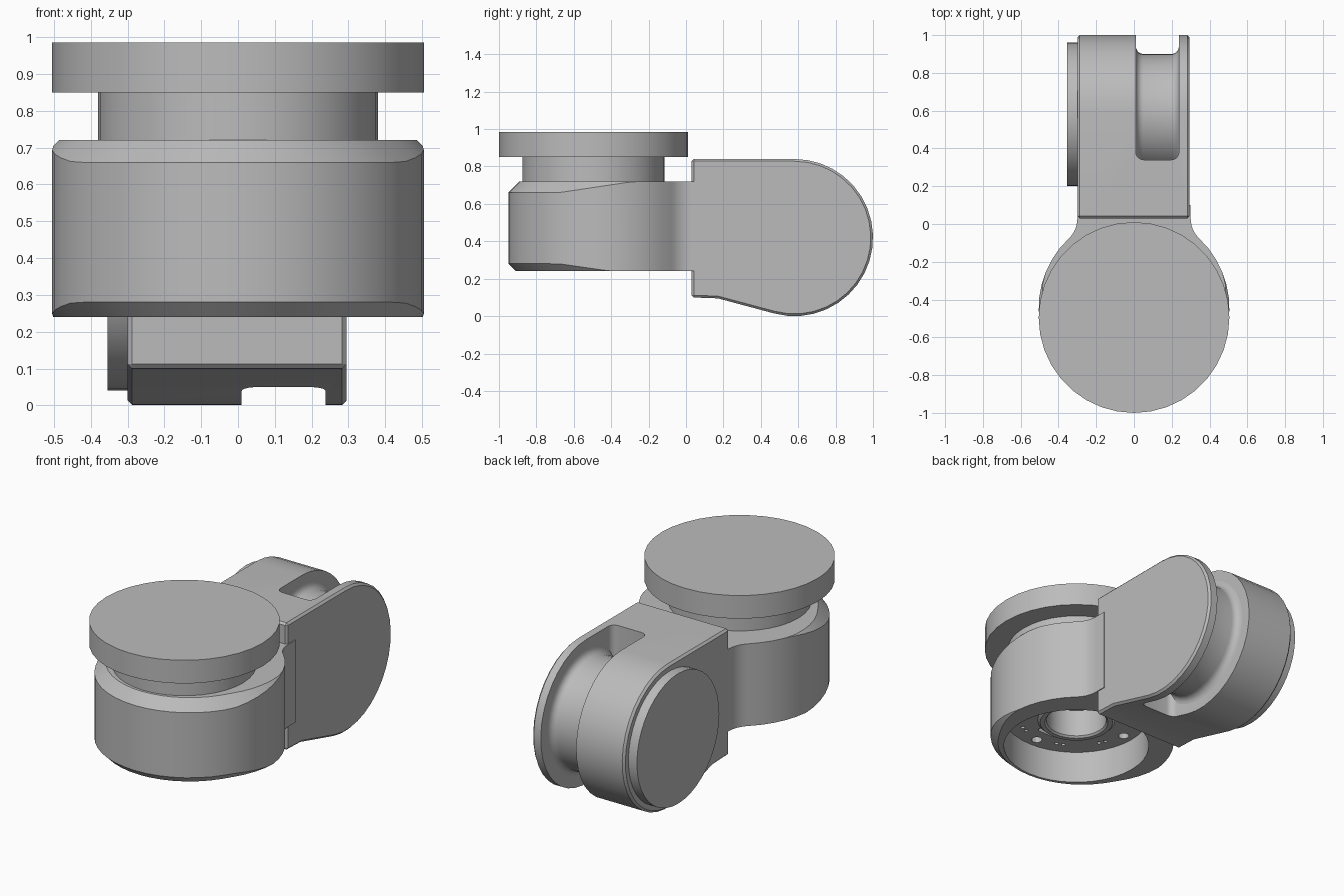
import bpy, bmesh
from math import sin, cos, pi, radians
from mathutils import Matrix, Vector

if "Cube" in bpy.data.objects:
    bpy.data.objects.remove(bpy.data.objects["Cube"], do_unlink=True)

GREY = (0.5, 0.5, 0.5, 1)
mat = bpy.data.materials.new("plain grey")
mat.use_nodes = True
mat.diffuse_color = GREY
mat.node_tree.nodes["Principled BSDF"].inputs["Base Color"].default_value = GREY

HEAD = Vector((0, -0.495, 0))      # axis of the turntable
ELBOW = Vector((0, 0.58, 0.42))    # axis of the arm joint
SIDEWAYS = Matrix.Rotation(pi / 2, 4, "Y")


def make(name, bm):
    bmesh.ops.remove_doubles(bm, verts=bm.verts, dist=0.0005)
    bmesh.ops.recalc_face_normals(bm, faces=bm.faces)
    mesh = bpy.data.meshes.new(name)
    bm.to_mesh(mesh)
    bm.free()
    mesh.materials.append(mat)
    ob = bpy.data.objects.new(name, mesh)
    bpy.context.collection.objects.link(ob)
    return ob


def activate(ob):
    bpy.ops.object.select_all(action="DESELECT")
    ob.select_set(True)
    bpy.context.view_layer.objects.active = ob


def smooth(ob):
    activate(ob)
    bpy.ops.object.shade_smooth_by_angle(angle=radians(28))


def loft(name, rings):
    bm = bmesh.new()
    loops = [[bm.verts.new(p) for p in ring] for ring in rings]
    n = len(loops[0])
    for a, b in zip(loops, loops[1:]):
        for i in range(n):
            j = (i + 1) % n
            bm.faces.new((a[i], a[j], b[j], b[i]))
    bm.faces.new(loops[0][::-1])
    bm.faces.new(loops[-1])
    return make(name, bm)


def lathe(name, profile, centre, sides=36, sideways=False):
    """Revolve (radius, height) points about z, or about x when sideways."""
    bm = bmesh.new()
    verts = [bm.verts.new((r, 0, h)) for r, h in profile]
    edges = [bm.edges.new((verts[i - 1], verts[i])) for i in range(len(verts))]
    bmesh.ops.spin(bm, geom=verts + edges, cent=(0, 0, 0), axis=(0, 0, 1),
                   angle=2 * pi, steps=sides, use_merge=True)
    if sideways:
        bm.transform(SIDEWAYS)
    bm.transform(Matrix.Translation(centre))
    return make(name, bm)


def cylinder(name, radius, low, high, centre, sides=36, sideways=False):
    rings = [[Vector((radius * cos(2 * pi * i / sides), radius * sin(2 * pi * i / sides), h))
              for i in range(sides)] for h in (low, high)]
    turn = SIDEWAYS if sideways else Matrix()
    return loft(name, [[centre + turn @ p for p in ring] for ring in rings])


def cut(ob, cutter):
    cutter.hide_render = True
    mod = ob.modifiers.new("cut", "BOOLEAN")
    mod.operation = "DIFFERENCE"
    mod.solver = "EXACT"
    mod.object = cutter
    activate(ob)
    bpy.ops.object.modifier_apply(modifier=mod.name)
    bpy.data.objects.remove(cutter, do_unlink=True)


def bevel(ob, width, segments=1, angle=35):
    mod = ob.modifiers.new("bevel", "BEVEL")
    mod.width, mod.segments = width, segments
    mod.limit_method, mod.angle_limit = "ANGLE", radians(angle)
    activate(ob)
    bpy.ops.object.modifier_apply(modifier=mod.name)


# Body outline: round front, concave fillets running into the arm
R, CY, FILLET = 0.505, -0.445, 0.148
half = [(0.30, 0.10, 0, 0)]
for i in range(7):
    a = pi + radians(46.7) * i / 6
    half.append((0.30 + FILLET + FILLET * cos(a), 0.03 + FILLET * sin(a), 0, 0))
for i in range(1, 18):
    a = radians(46.7 - 136.7 * i / 17)
    half.append((R * cos(a), CY + R * sin(a), cos(a), sin(a)))
outline = half + [(-x, y, -nx, ny) for x, y, nx, ny in half[-2::-1]]


def fade(y, start, end):
    return min(1, max(0, (end - y) / (end - start)))


# Chamfers fade out towards the back
rings = [[], [], [], []]
for x, y, nx, ny in outline:
    d = 0.04 * fade(y, -0.68, -0.40)
    t = 0.06 * fade(y, -0.68, -0.28)
    for ring, inset, z in zip(rings, (d, 0, 0, t), (0.24, 0.24 + d, 0.72 - t, 0.72)):
        ring.append((x - nx * inset, y - ny * inset, z))
body = loft("body_housing", rings)

# Underside recess with bore, bolt holes, pin holes and a slot
FLOOR = 0.43
cut(body, cylinder("recess_cutter", 0.40, 0.1, FLOOR, HEAD, 40))
cut(body, cylinder("bore_cutter", 0.165, 0.3, 0.56, HEAD))
for k in range(4):
    a = k * pi / 2
    for turn, radius, size in ((0, 0.34, 0.03), (20, 0.32, 0.011), (27, 0.32, 0.011),
                               (-20, 0.32, 0.011), (-27, 0.32, 0.011)):
        b = a + radians(turn)
        spot = HEAD + Vector((cos(b), sin(b), 0)) * radius
        cut(body, cylinder("hole_cutter", size, 0.4, FLOOR + 0.04, spot, 12))
slot = [(0.05 * (1 if cos(a) > 0 else -1) + 0.018 * cos(a), -0.735 + 0.018 * sin(a))
        for a in [2 * pi * (i + 0.5) / 12 for i in range(12)]]
cut(body, loft("slot_cutter", [[(x, y, z) for x, y in slot] for z in (0.4, FLOOR + 0.04)]))
smooth(body)

# Ring around the bore
smooth(lathe("bore_ring", [(0.165, FLOOR + 0.01), (0.165, 0.40), (0.175, 0.39),
                           (0.20, 0.39), (0.215, 0.405), (0.215, FLOOR + 0.01)], HEAD))

# Turntable on its neck
smooth(cylinder("neck", 0.38, 0.70, 0.86, HEAD))
smooth(cylinder("turntable", 0.505, 0.85, 0.985, HEAD))

# Arm: side profile extruded across x, with softened edges
profile = [(0.03, 0.10), (0.17, 0.095)]
for i in range(21):
    a = radians(255 + 195 * i / 20)
    profile.append((ELBOW.y + 0.42 * cos(a), ELBOW.z + 0.42 * sin(a)))
profile.append((0.03, 0.84))
arm = loft("arm", [[(x, y, z) for y, z in profile] for x in (-0.30, 0.295)])
bevel(arm, 0.012)

# Cable slot with rounded inner corners
S0, S1, SOFT = 0.01, 0.238, 0.04
plan = [(S0, 1.2), (S1, 1.2)]
for cx, start in ((S1 - SOFT, 0), (S0 + SOFT, -90)):
    for i in range(6):
        a = radians(start - 18 * i)
        plan.append((cx + SOFT * cos(a), 0.34 + SOFT + SOFT * sin(a)))
cut(arm, loft("arm_slot_cutter", [[(x, y, z) for x, y in plan] for z in (-0.2, 1.1)]))
smooth(arm)

# Drum inside the slot, flaring into both walls
DRUM = 0.32
flare = [(0.03, S0 - 0.02), (DRUM + SOFT, S0 - 0.02)]
for cx, start in ((S0 + SOFT, 180), (S1 - SOFT, 270)):
    for i in range(6):
        a = radians(start + 18 * i)
        flare.append((DRUM + SOFT + SOFT * sin(a), cx + SOFT * cos(a)))
flare += [(DRUM + SOFT, S1 + 0.02), (0.03, S1 + 0.02)]
smooth(lathe("slot_drum", flare, ELBOW, 40, True))

# Round cap on the side of the joint
smooth(cylinder("joint_cap", 0.38, -0.355, -0.28, ELBOW, 40, True))
